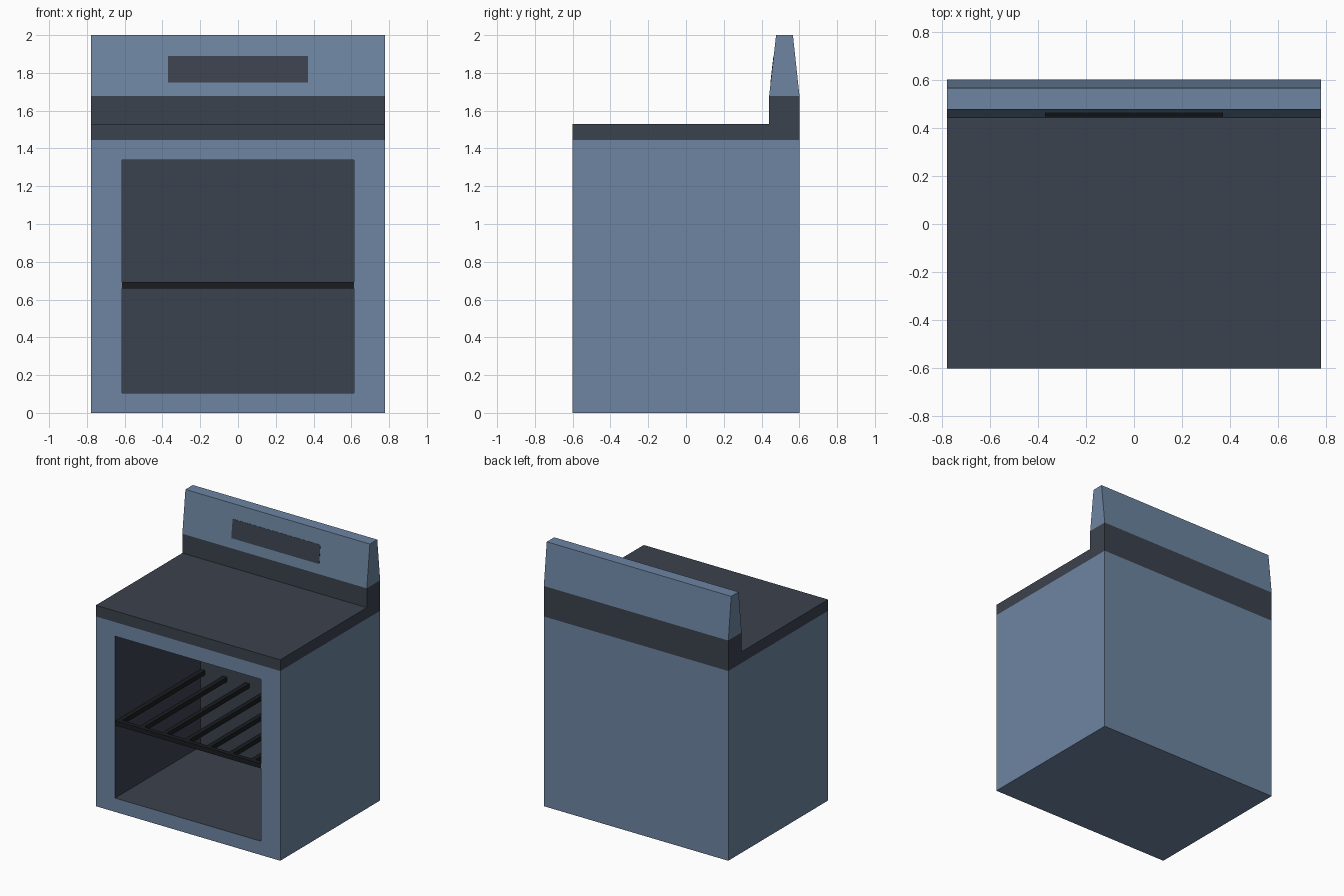
import bpy, bmesh

if "Cube" in bpy.data.objects:
    bpy.data.objects.remove(bpy.data.objects["Cube"])

W, D = 0.777, 0.601          # half width, half depth
OX, OZ0, OZ1 = 0.615, 0.105, 1.338   # oven opening
CAV_BACK = 0.43
RACK_Z, BAR = 0.675, 0.035


def material(name, rgb):
    m = bpy.data.materials.new(name)
    m.diffuse_color = (*rgb, 1)
    m.use_nodes = True
    m.node_tree.nodes["Principled BSDF"].inputs["Base Color"].default_value = m.diffuse_color
    return m


steel = material("blue_steel", (0.155, 0.235, 0.36))
dark = material("charcoal", (0.044, 0.054, 0.075))
black = material("black", (0.010, 0.012, 0.015))


def finish(name, bm, mats):
    bmesh.ops.recalc_face_normals(bm, faces=bm.faces)
    me = bpy.data.meshes.new(name)
    bm.to_mesh(me)
    bm.free()
    for m in mats:
        me.materials.append(m)
    ob = bpy.data.objects.new(name, me)
    bpy.context.collection.objects.link(ob)
    return ob


def add_box(bm, lo, hi):
    vs = bmesh.ops.create_cube(bm, size=1)["verts"]
    for v in vs:
        v.co = [(a + b) / 2 + c * (b - a) for a, b, c in zip(lo, hi, v.co)]


def extrude_profile(name, pts, half_w, mat):
    """Extrude a (y, z) side profile across x, capped at both ends."""
    bm = bmesh.new()
    left, right = [[bm.verts.new((x, y, z)) for y, z in pts] for x in (-half_w, half_w)]
    bm.faces.new(left)
    bm.faces.new(right[::-1])
    for i in range(len(pts)):
        bm.faces.new((left[i - 1], left[i], right[i], right[i - 1]))
    return finish(name, bm, (mat,))


# Oven body: box with a recessed dark cavity in the front
bm = bmesh.new()
add_box(bm, (-W, -D, 0), (W, D, 1.445))
bm.normal_update()
front = min(bm.faces, key=lambda f: f.calc_center_median().y)
bmesh.ops.inset_region(bm, faces=[front], thickness=0.1)
for v in front.verts:
    v.co.x = OX if v.co.x > 0 else -OX
    v.co.z = OZ1 if v.co.z > 0.7 else OZ0
back = bmesh.ops.extrude_discrete_faces(bm, faces=[front])["faces"][0]
for v in back.verts:
    v.co.y = CAV_BACK
for e in back.edges:
    for f in e.link_faces:
        f.material_index = 1
finish("oven_body", bm, (steel, dark))

# Cooktop slab with its upstand at the back
extrude_profile("cooktop", [(-D, 1.445), (D, 1.445), (D, 1.677), (0.44, 1.677),
                            (0.44, 1.53), (-D, 1.53)], W, dark)

# Tapered control panel
extrude_profile("control_panel", [(0.44, 1.677), (D, 1.677), (0.566, 2.0), (0.477, 2.0)],
                W, steel)


# Display strip following the panel slope
def slope_y(z):
    return 0.44 + (z - 1.677) / 0.323 * 0.037


extrude_profile("display", [(slope_y(z) + d, z) for z, d in
                            ((1.75, -0.0015), (1.75, 0.01), (1.89, 0.01), (1.89, -0.0015))],
                0.37, dark)

# Oven rack: front bar and seven rods running to the back wall
bm = bmesh.new()
z0, z1 = RACK_Z - BAR / 2, RACK_Z + BAR / 2
y0 = -D + 0.003
add_box(bm, (-OX, y0, z0), (OX, y0 + BAR, z1))
for i in range(7):
    x = -0.597 + i * 0.187
    add_box(bm, (x - BAR / 2, y0 + BAR, z0), (x + BAR / 2, CAV_BACK, z1))
finish("oven_rack", bm, (black,))
